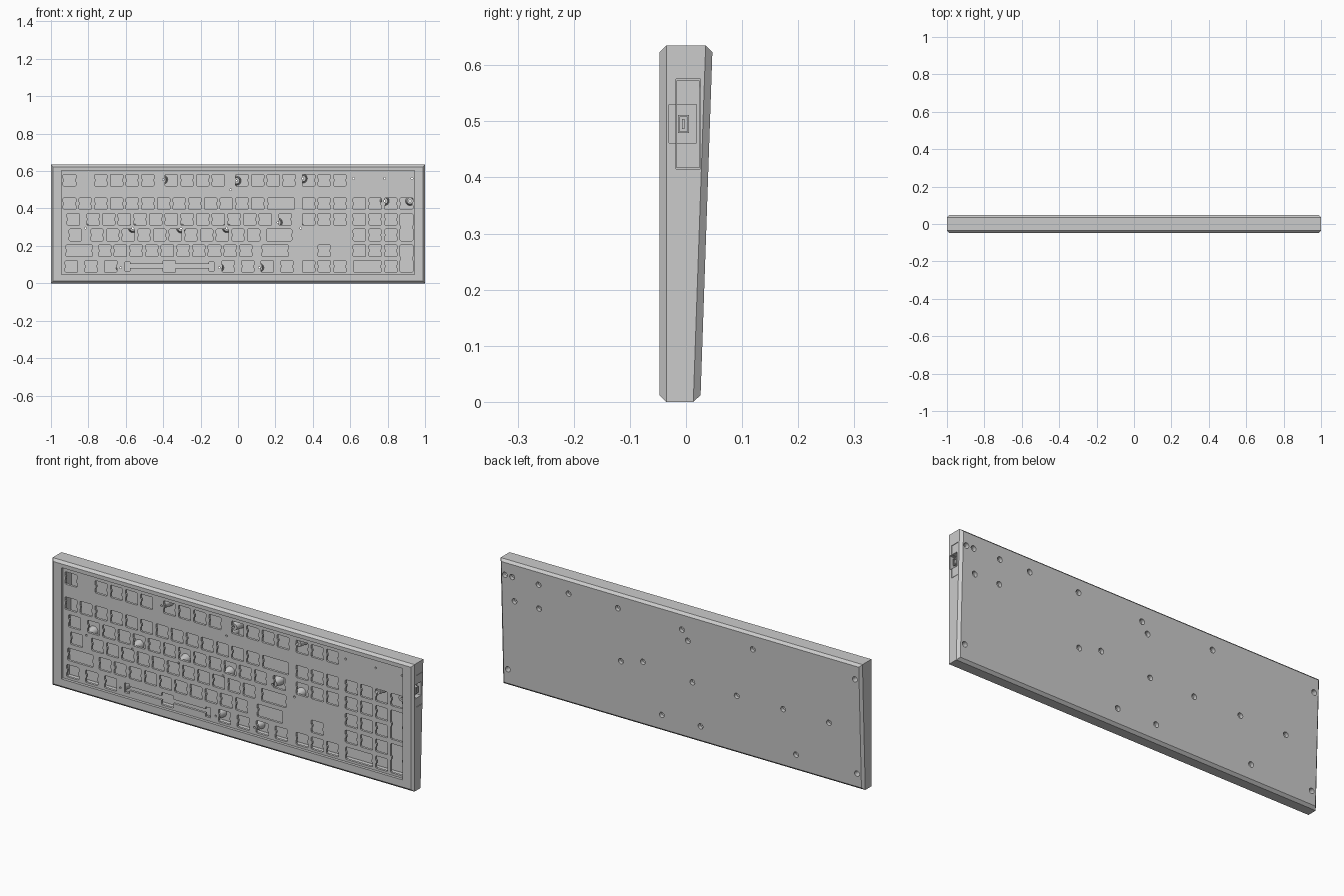
import bpy, bmesh, math

if "Cube" in bpy.data.objects:
    bpy.data.objects.remove(bpy.data.objects["Cube"])

U = 0.0838                                        # key pitch
ROWS = [0.551, 0.4256, 0.342, 0.258, 0.174, 0.0904]


def loft(bm, rings):
    """Closed solid from stacked rings of equal point count."""
    vs = [[bm.verts.new(p) for p in r] for r in rings]
    n = len(rings[0])
    for a, b in zip(vs, vs[1:]):
        for i in range(n):
            bm.faces.new((a[i], a[(i + 1) % n], b[(i + 1) % n], b[i]))
    bm.faces.new(vs[0])
    bm.faces.new(vs[-1])


def box(bm, x0, x1, y0, y1, z0, z1):
    loft(bm, [[(x0, y, z0), (x1, y, z0), (x1, y, z1), (x0, y, z1)] for y in (y0, y1)])


def cone(bm, x, z, y0, r0, y1, r1, n=24):
    loft(bm, [[(x + r * math.cos(2 * math.pi * i / n), y, z + r * math.sin(2 * math.pi * i / n))
               for i in range(n)] for y, r in ((y0, r0), (y1, r1))])


def make(name, bm):
    bmesh.ops.recalc_face_normals(bm, faces=bm.faces[:])
    me = bpy.data.meshes.new(name)
    bm.to_mesh(me)
    bm.free()
    ob = bpy.data.objects.new(name, me)
    bpy.context.collection.objects.link(ob)
    return ob


def boolean(ob, cutter, op='DIFFERENCE'):
    m = ob.modifiers.new(op, 'BOOLEAN')
    m.object, m.operation, m.solver = cutter, op, 'EXACT'
    bpy.context.view_layer.objects.active = ob
    bpy.ops.object.modifier_apply(modifier=m.name)


def discard(*obs):
    for o in obs:
        bpy.data.objects.remove(o)


# Case shell: wedge with chamfered front and back edges
def outline(inset, y_low, y_high):
    x, lo, hi = 1 - inset, inset, 0.635 - inset
    return [(-x, y_low, lo), (x, y_low, lo), (x, y_high, hi), (-x, y_high, hi)]


bm = bmesh.new()
loft(bm, [outline(0.012, -0.047, -0.047), outline(0, -0.035, -0.035),
          outline(0, 0.013, 0.035), outline(0.012, 0.026, 0.047)])
case = make("case", bm)

# Inner cavity with sloped floor
X, Z0, Z1 = 0.943, 0.048, 0.604


def floor_y(z):
    return 0.016 + 0.02 * (z - Z0) / (Z1 - Z0)


bm = bmesh.new()
loft(bm, [[(-X, a, Z0), (X, a, Z0), (X, b, Z1), (-X, b, Z1)]
          for a, b in ((-0.06, -0.06), (floor_y(Z0), floor_y(Z1)))])
cavity = make("cavity_cutter", bm)
boolean(case, cavity)

# Screw posts and screw holes
SCREWS = [(0.93, 0.56), (0.784, 0.56), (0.618, 0.56), (0.346, 0.56), (-0.008, 0.548),
          (-0.04, 0.50), (-0.40, 0.554), (0.92, 0.44), (0.784, 0.44), (0.335, 0.295),
          (0.213, 0.325), (-0.06, 0.295), (-0.305, 0.293), (-0.562, 0.295), (-0.815, 0.295),
          (0.114, 0.083), (-0.10, 0.083), (-0.628, 0.083)]
CORNERS = [(0.97, 0.56), (0.965, 0.083), (-0.965, 0.555), (-0.965, 0.078)]
posts, heads, shafts = bmesh.new(), bmesh.new(), bmesh.new()
for x, z in SCREWS:
    cone(posts, x, z, -0.0215, 0.017, floor_y(z) + 0.004, 0.025)
    cone(heads, x, z, floor_y(z) - 0.008, 0.0135, 0.07, 0.0135)
    cone(shafts, x, z, -0.06, 0.005, 0.06, 0.005, 12)
for x, z in CORNERS:
    cone(heads, x, z, 0.0, 0.0135, 0.07, 0.0135)
posts = make("posts_tool", posts)
heads = make("head_cutter", heads)
shafts = make("shaft_cutter", shafts)
boolean(case, posts, 'UNION')

# Port panel slot in the right side
bm = bmesh.new()
box(bm, 0.957, 1.02, -0.018, 0.026, 0.415, 0.575)
slot = make("slot_cutter", bm)
boolean(case, slot)
boolean(case, heads)
boolean(case, shafts)

# Port panel insert with its recess
bm = bmesh.new()
box(bm, 0.956, 0.9995, -0.0165, 0.0245, 0.417, 0.573)
panel = make("port_panel", bm)
bm = bmesh.new()
box(bm, 0.975, 1.02, -0.03, 0.019, 0.461, 0.53)
recess = make("recess_cutter", bm)
boolean(panel, recess)
boolean(case, recess)
boolean(panel, heads)

# Socket inside the recess
bm = bmesh.new()
box(bm, 0.97, 0.994, -0.014, 0.005, 0.479, 0.511)
socket = make("socket", bm)
bm = bmesh.new()
box(bm, 0.98, 1.02, -0.0115, 0.0025, 0.482, 0.508)
mouth = make("mouth_cutter", bm)
boolean(socket, mouth)
bm = bmesh.new()
box(bm, 0.975, 0.992, -0.007, -0.003, 0.486, 0.504)
make("socket_tongue", bm)

# Switch plate
bm = bmesh.new()
box(bm, -X - 0.003, X + 0.003, -0.033, -0.021, Z0 - 0.003, Z1 + 0.003)
plate = make("switch_plate", bm)
keys = bmesh.new()


def key(col, z, a=0.0335, b=0.031):
    """Waisted switch cutout centred at a key column."""
    cx, c = (col - 11.25) * U, 0.004
    side = [(a - c, -b), (a, c - b), (a, -0.01), (a - c, -0.006),
            (a - c, 0.006), (a, 0.01), (a, b - c), (a - c, b)]
    pts = side + [(-x, -y) for x, y in side]
    loft(keys, [[(cx + x, y, z + h) for x, h in pts] for y in (-0.05, 0.0)])


NAV = [15.75, 16.75, 17.75]
PAD = [19, 20, 21]
layout = [
    [0.5] + [s + i for s in (2.5, 7, 11.5) for i in range(4)] + NAV,
    [0.5 + i for i in range(13)] + NAV + PAD + [22],
    [0.75] + [2 + i for i in range(12)] + [14.25] + NAV + PAD,
    [0.875] + [2.25 + i for i in range(11)] + PAD,
    [2.75 + i for i in range(10)] + [16.75] + PAD,
    [0.625, 1.875, 3.125, 6.875, 10.625, 11.875, 13.125, 14.375] + NAV + [21]]
for z, cols in zip(ROWS, layout):
    for col in cols:
        key(col, z)
# Wide and tall keys
for col, row, a in ((14, 1, 0.072), (13.875, 3, 0.068), (1.125, 4, 0.07),
                    (13.625, 4, 0.07), (19.5, 5, 0.074)):
    key(col, ROWS[row], a)
for row in (2, 4):
    key(22, (ROWS[row] + ROWS[row + 1]) / 2, 0.0335, 0.073)
keys = make("key_cutter", keys)
boolean(plate, keys)

# Space bar stabiliser slot
sx = (6.875 - 11.25) * U
bm = bmesh.new()
box(bm, sx - 0.22, sx + 0.22, -0.05, 0.0, 0.083, 0.103)
bar = make("bar_cutter", bm)
bm = bmesh.new()
for s in (-1, 1):
    box(bm, sx + s * 0.2245 - 0.014, sx + s * 0.2245 + 0.014, -0.05, 0.0, 0.066, 0.114)
ends = make("bar_end_cutter", bm)
for cutter in (bar, ends, shafts):
    boolean(plate, cutter)

discard(cavity, posts, heads, shafts, slot, recess, mouth, keys, bar, ends)

# Smooth round holes while keeping edges crisp
for ob in (case, plate):
    bpy.ops.object.select_all(action='DESELECT')
    ob.select_set(True)
    bpy.context.view_layer.objects.active = ob
    bpy.ops.object.shade_smooth_by_angle(angle=math.radians(25))
